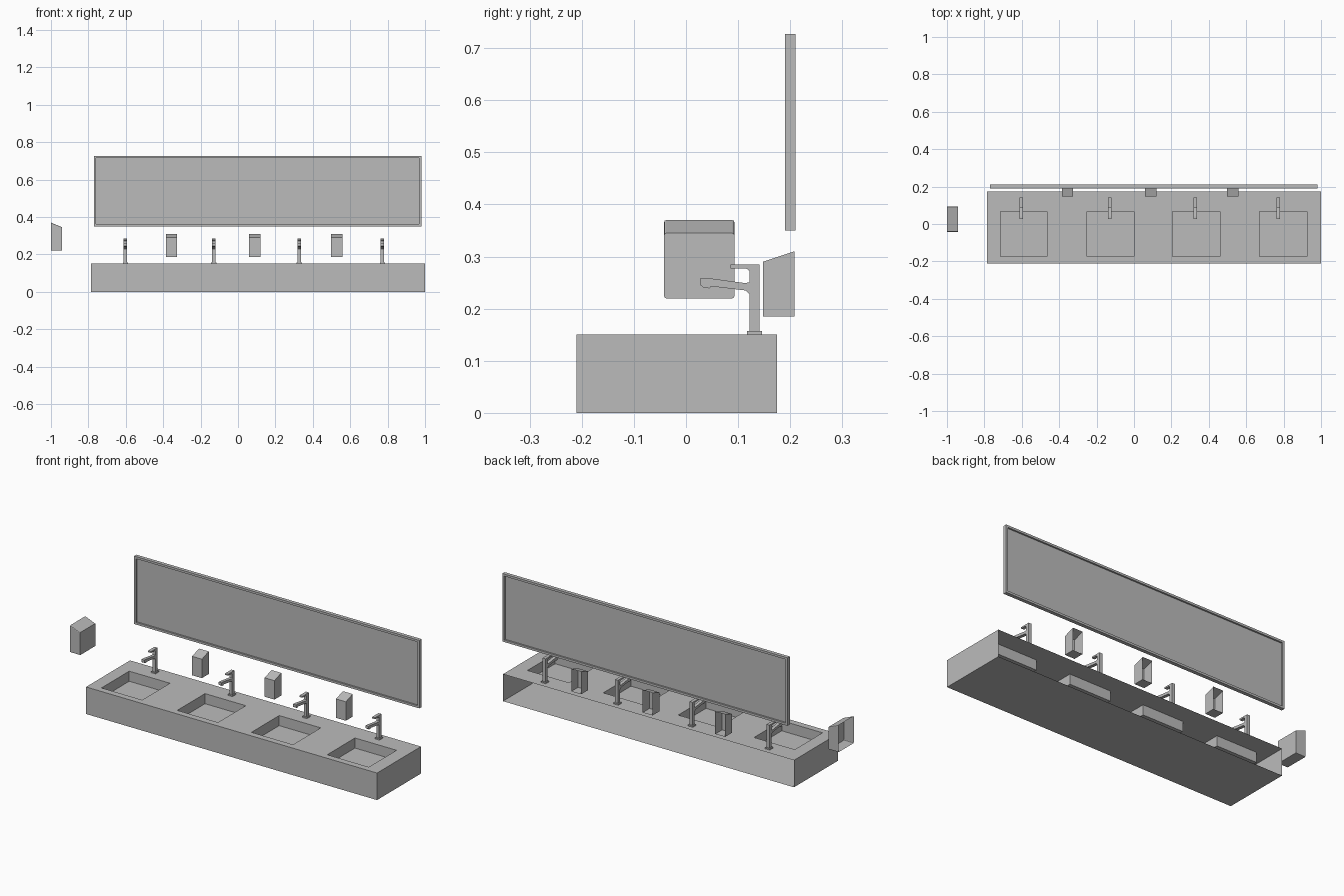
import bpy, bmesh
from mathutils import Vector

cube = bpy.data.objects.get("Cube")
if cube:
    bpy.data.objects.remove(cube)

grey = bpy.data.materials.new("plain_grey")
grey.use_nodes = True
grey.diffuse_color = (0.5, 0.5, 0.5, 1)
grey.node_tree.nodes["Principled BSDF"].inputs["Base Color"].default_value = (0.5, 0.5, 0.5, 1)


def finish(bm, name):
    bmesh.ops.remove_doubles(bm, verts=bm.verts, dist=1e-5)
    bmesh.ops.recalc_face_normals(bm, faces=bm.faces)
    mesh = bpy.data.meshes.new(name)
    bm.to_mesh(mesh)
    bm.free()
    mesh.materials.append(grey)
    obj = bpy.data.objects.new(name, mesh)
    bpy.context.collection.objects.link(obj)
    return obj


def quad(bm, *points):
    return bm.faces.new([bm.verts.new(p) for p in points])


def prism(bm, profile, start, end, axis="X"):
    """Extrude a flat outline along X (points are y, z) or Y (points are x, z)."""
    place = (lambda a, p: (a, p[0], p[1])) if axis == "X" else (lambda a, p: (p[0], a, p[1]))
    face = bm.faces.new([bm.verts.new(place(start, p)) for p in profile])
    ext = bmesh.ops.extrude_face_region(bm, geom=[face], use_keep_orig=True)
    moved = [g for g in ext["geom"] if isinstance(g, bmesh.types.BMVert)]
    shift = Vector(place(end, (0, 0))) - Vector(place(start, (0, 0)))
    bmesh.ops.translate(bm, verts=moved, vec=shift)


def block(bm, x0, x1, y0, y1, z0, z1):
    prism(bm, [(y0, z0), (y1, z0), (y1, z1), (y0, z1)], x0, x1)


def open_side(bm, direction):
    """Remove the wall side of a hollow shell."""
    bmesh.ops.recalc_face_normals(bm, faces=bm.faces)
    wall = [f for f in bm.faces if f.normal.dot(Vector(direction)) > 0.99]
    bmesh.ops.delete(bm, geom=wall, context="FACES")


# Counter: top with sunken basins, open toward the wall
left, right, front, back, top = -0.785, 1.0, -0.21, 0.175, 0.15
basins = [(-0.715, -0.465), (-0.25, 0.0), (0.205, 0.46), (0.67, 0.925)]
xs = [left] + [x for pair in basins for x in pair] + [right]
ys = [front, -0.175, 0.068, back]
bm = bmesh.new()
bowls = []
for i in range(len(xs) - 1):
    for j in range(3):
        face = quad(bm, (xs[i], ys[j], top), (xs[i + 1], ys[j], top),
                    (xs[i + 1], ys[j + 1], top), (xs[i], ys[j + 1], top))
        if i % 2 and j == 1:
            bowls.append(face)
for bowl in bowls:
    ext = bmesh.ops.extrude_face_region(bm, geom=[bowl])
    verts = [g for g in ext["geom"] if isinstance(g, bmesh.types.BMVert)]
    bmesh.ops.translate(bm, verts=verts, vec=(0, 0, -0.056))
    if bowl.is_valid:
        bm.faces.remove(bowl)
quad(bm, (left, front, 0), (right, front, 0), (right, front, top), (left, front, top))
quad(bm, (left, front, 0), (left, back, 0), (right, back, 0), (right, front, 0))
for x in (left, right):
    quad(bm, (x, front, 0), (x, back, 0), (x, back, top), (x, front, top))
finish(bm, "basin_counter")

# Faucets: foot plate, column with lever, spout
column = [(0.122, 0.157), (0.141, 0.157), (0.141, 0.285), (0.085, 0.285),
          (0.085, 0.277), (0.116, 0.277), (0.122, 0.272)]
spout = [(0.122, 0.228), (0.122, 0.251), (0.114, 0.249), (0.04, 0.259), (0.028, 0.259),
         (0.028, 0.245), (0.034, 0.24), (0.045, 0.239), (0.048, 0.243), (0.114, 0.235)]
for n, x in enumerate((-0.602, -0.13, 0.327, 0.772), 1):
    bm = bmesh.new()
    block(bm, x - 0.014, x + 0.014, 0.117, 0.146, top, 0.157)
    prism(bm, column, x - 0.009, x + 0.009)
    prism(bm, spout, x - 0.009, x + 0.009)
    finish(bm, f"faucet_{n}")

# Soap dispensers: sloped lids, open toward the back wall
soap = [(0.148, 0.185), (0.208, 0.185), (0.208, 0.31), (0.148, 0.29)]
for n, x in enumerate((-0.355, 0.09, 0.528), 1):
    bm = bmesh.new()
    prism(bm, soap, x - 0.03, x + 0.03)
    open_side(bm, (0, 1, 0))
    finish(bm, f"soap_dispenser_{n}")

# Towel dispenser: softened edges, open toward the side wall
bm = bmesh.new()
prism(bm, [(-1.0, 0.22), (-0.94, 0.22), (-0.94, 0.345), (-1.0, 0.37)], -0.042, 0.093, "Y")
edges = [e for e in bm.edges if abs(e.verts[0].co.y - e.verts[1].co.y) < 1e-4
         and abs(e.verts[0].co.x - e.verts[1].co.x) > 0.01]
bmesh.ops.bevel(bm, geom=edges, offset=0.004, segments=2, profile=0.5, affect="EDGES")
open_side(bm, (-1, 0, 0))
finish(bm, "towel_dispenser")

# Mirror: frame bars around a thin panel
x0, x1, z0, z1, w = -0.77, 0.98, 0.35, 0.727, 0.012
bm = bmesh.new()
for a, b in ((x0, x0 + w), (x1 - w, x1)):
    block(bm, a, b, 0.19, 0.21, z0, z1)
for a, b in ((z0, z0 + w), (z1 - w, z1)):
    block(bm, x0 + w, x1 - w, 0.19, 0.21, a, b)
finish(bm, "mirror_frame")
bm = bmesh.new()
block(bm, x0 + w, x1 - w, 0.199, 0.201, z0 + w, z1 - w)
finish(bm, "mirror_panel")
